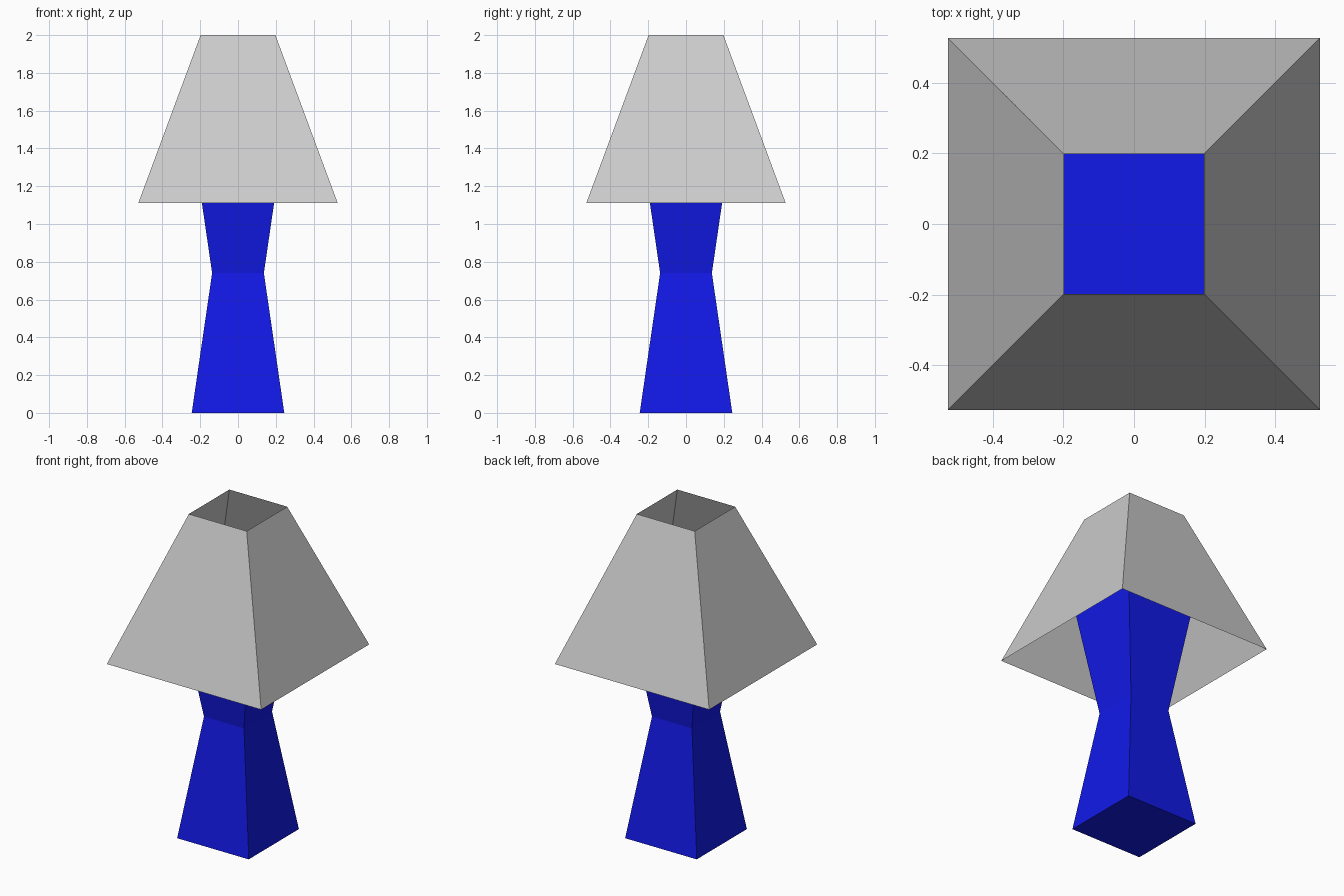
import bpy, bmesh

if "Cube" in bpy.data.objects:
    bpy.data.objects.remove(bpy.data.objects["Cube"])


def square_loft(name, profile, capped):
    """Loft square sections given as (half_width, z)."""
    bm = bmesh.new()
    rings = [[bm.verts.new((sx * h, sy * h, z))
              for sx, sy in ((-1, -1), (1, -1), (1, 1), (-1, 1))]
             for h, z in profile]
    for low, high in zip(rings, rings[1:]):
        for i in range(4):
            j = (i + 1) % 4
            bm.faces.new((low[i], low[j], high[j], high[i]))
    if capped:
        bm.faces.new(rings[0][::-1])
        bm.faces.new(rings[-1])
    mesh = bpy.data.meshes.new(name)
    bm.to_mesh(mesh)
    bm.free()
    obj = bpy.data.objects.new(name, mesh)
    bpy.context.collection.objects.link(obj)
    return obj


# Hourglass base, continuing up inside the shade
base = square_loft("lamp_base", [(0.245, 0), (0.137, 0.74), (0.245, 1.48)], True)
blue = bpy.data.materials.new("blue")
blue.diffuse_color = (0.006, 0.01, 0.8, 1)
blue.use_nodes = True
blue.node_tree.nodes["Principled BSDF"].inputs["Base Color"].default_value = blue.diffuse_color
base.data.materials.append(blue)

# Thin shade, open at top and bottom
square_loft("lamp_shade", [(0.528, 1.11), (0.198, 2.0)], False)
